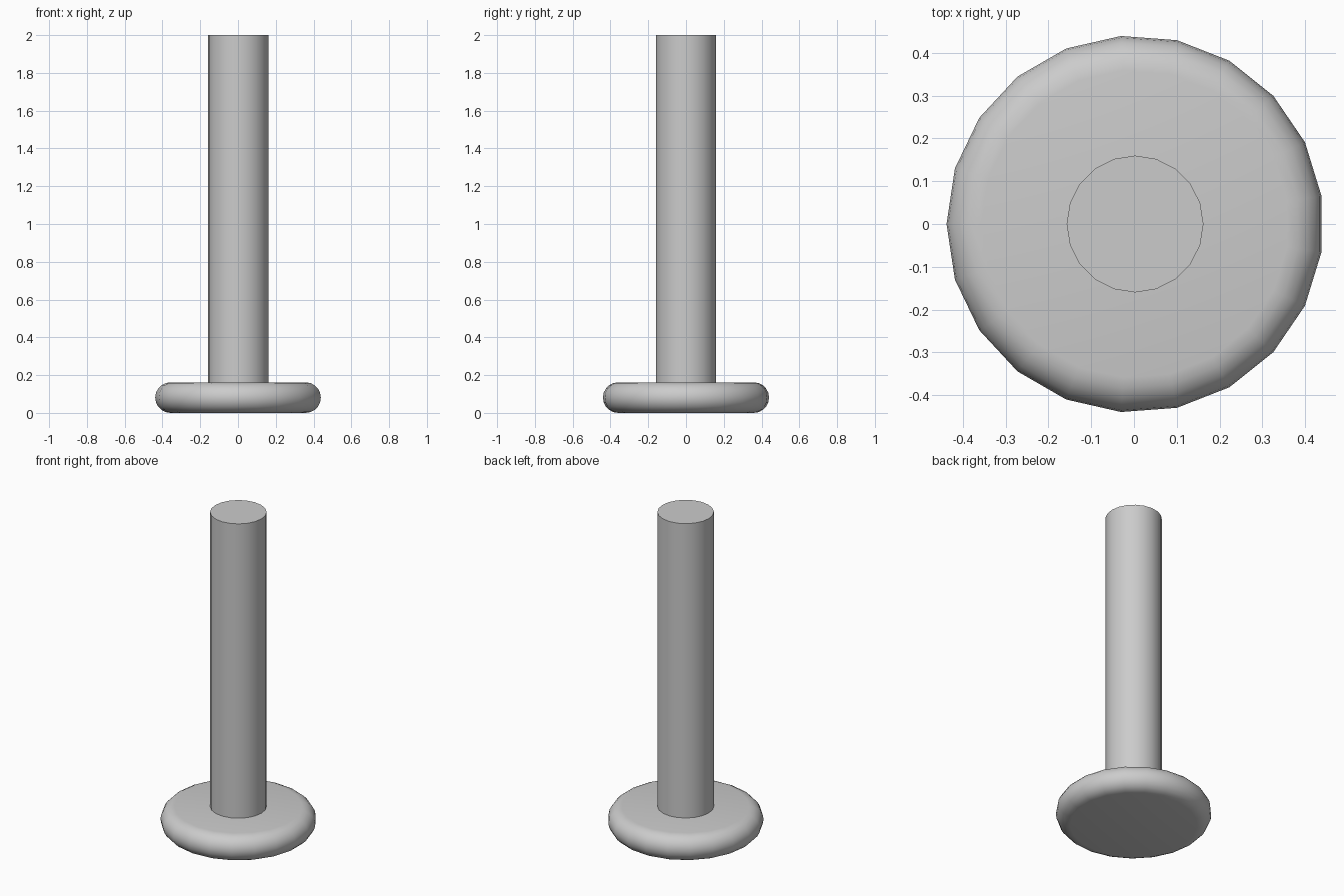
import bpy
import bmesh
from math import cos, sin, pi, radians
from mathutils import Matrix

cube = bpy.data.objects.get("Cube")
if cube:
    bpy.data.objects.remove(cube, do_unlink=True)

CENTRE_X = 0.0025   # the odd-sided base is slightly lopsided about its axis

grey = bpy.data.materials.new("plain grey")
grey.use_nodes = True
colour = (0.6, 0.6, 0.6, 1)
grey.diffuse_color = colour
grey.node_tree.nodes["Principled BSDF"].inputs["Base Color"].default_value = colour


def turned(name, profile, sides, start):
    """Stack a ring of vertices for each (radius, height) and cap both ends."""
    bm = bmesh.new()
    rings = []
    for radius, height in profile:
        angles = [start + 2 * pi * i / sides for i in range(sides)]
        rings.append([bm.verts.new((radius * cos(a), radius * sin(a), height))
                      for a in angles])
    for low, high in zip(rings, rings[1:]):
        for i in range(sides):
            j = (i + 1) % sides
            bm.faces.new((low[i], low[j], high[j], high[i]))
    bm.faces.new(rings[0][::-1])
    bm.faces.new(rings[-1])
    mesh = bpy.data.meshes.new(name)
    bm.to_mesh(mesh)
    bm.free()
    mesh.transform(Matrix.Translation((CENTRE_X, 0, 0)))
    mesh.materials.append(grey)
    obj = bpy.data.objects.new(name, mesh)
    bpy.context.collection.objects.link(obj)
    bpy.ops.object.select_all(action="DESELECT")
    obj.select_set(True)
    bpy.context.view_layer.objects.active = obj
    bpy.ops.object.shade_smooth_by_angle(angle=radians(40))
    return obj


# Round disc with a half-circle rim
RIM, FLAT, STEPS = 0.081, 0.36, 10
rim = [(FLAT + RIM * sin(pi * k / STEPS), RIM - RIM * cos(pi * k / STEPS))
       for k in range(STEPS + 1)]
turned("base", rim, 21, pi)

# Upright post standing on the disc
turned("post", [(0.16, 2 * RIM), (0.16, 2)], 20, 0)
